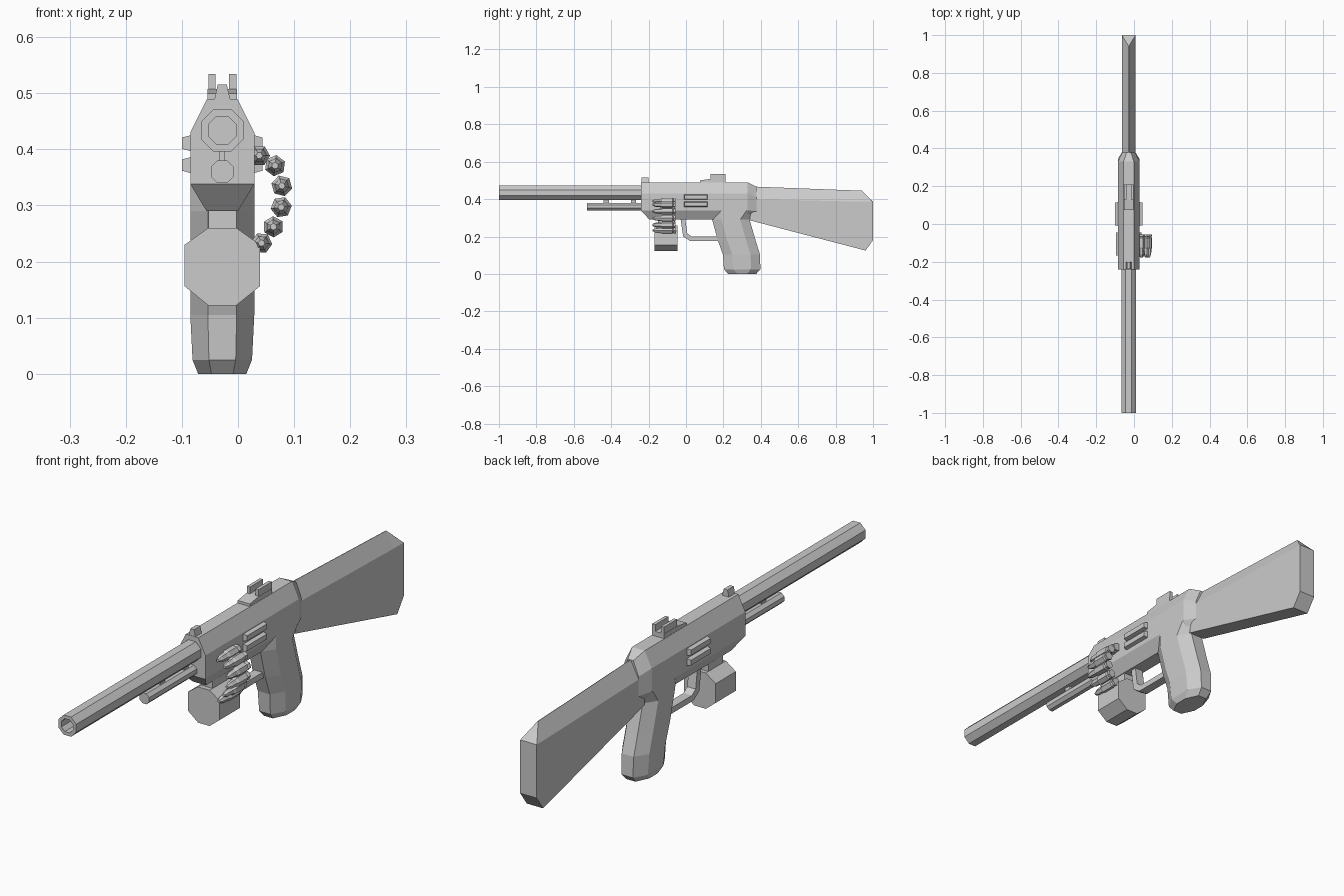
import bpy, bmesh, math

CX = -0.028  # centre line of the main body


def loft(name, rings):
    """Skin matching rings of points and cap both ends."""
    bm = bmesh.new()
    loops = [[bm.verts.new(p) for p in r] for r in rings]
    n = len(loops[0])
    for a, b in zip(loops, loops[1:]):
        for i in range(n):
            j = (i + 1) % n
            bm.faces.new((a[i], a[j], b[j], b[i]))
    bm.faces.new(loops[0])
    bm.faces.new(loops[-1])
    bmesh.ops.remove_doubles(bm, verts=bm.verts, dist=1e-5)
    bmesh.ops.recalc_face_normals(bm, faces=bm.faces)
    me = bpy.data.meshes.new(name)
    bm.to_mesh(me)
    bm.free()
    ob = bpy.data.objects.new(name, me)
    bpy.context.collection.objects.link(ob)
    return ob


def section(half, ys=None):
    """Mirror a list of (half width, z, y) points about the centre line."""
    return ([(CX + w, y, z) for w, z, y in half]
            + [(CX - w, y, z) for w, z, y in reversed(half)])


def circle(x, y, z, r, n, turn=0.0):
    return [(x + r * math.cos(turn + 2 * math.pi * i / n), y,
             z + r * math.sin(turn + 2 * math.pi * i / n)) for i in range(n)]


def side_plate(name, profile, half, x=CX):
    """Extrude a (y, z) outline across x."""
    return loft(name, [[(x + s * half, y, z) for y, z in profile] for s in (-1, 1)])


def rect(y0, y1, z0, z1):
    return [(y0, z0), (y1, z0), (y1, z1), (y0, z1)]


# Receiver: chamfered body with a sloped front underside and tapered rear
body = [(0.027, 0.49), (0.057, 0.43), (0.057, 0.34), (0.028, 0.29)]
front = [(0.027, 0.49, -0.24), (0.057, 0.43, -0.24), (0.057, 0.34, -0.24), (0.057, 0.338, -0.24)]
loft("receiver", [
    section(front),
    section([(w, z, -0.195) for w, z in body]),
    section([(w, z, 0.33) for w, z in body]),
    section([(0.012, 0.466, 0.378), (0.035, 0.41, 0.378), (0.035, 0.335, 0.378), (0.02, 0.325, 0.375)]),
])

# Stock: peaked top, flat sides and underside, chamfered butt
loft("stock", [
    section([(0.001, 0.467, 0.36), (0.035, 0.40, 0.36), (0.035, 0.287, 0.34)]),
    section([(0.001, 0.445, 0.94), (0.035, 0.386, 0.94), (0.035, 0.129, 0.945)]),
    section([(0.001, 0.445, 0.942), (0.035, 0.386, 0.998), (0.035, 0.125, 0.96)]),
    section([(0.001, 0.386, 1.0), (0.035, 0.385, 1.0), (0.035, 0.18, 1.0)]),
])

# Pistol grip: eight-sided section stacked upward
grip_levels = [  # z, front y, back y, half width
    (0.0, 0.225, 0.375, 0.043), (0.025, 0.203, 0.398, 0.053), (0.105, 0.197, 0.395, 0.057),
    (0.18, 0.17, 0.372, 0.057), (0.29, 0.14, 0.34, 0.057), (0.345, 0.14, 0.378, 0.057)]
rings = []
for z, f, b, w in grip_levels:
    e = w * 0.45
    rings.append(section([(e, z, f), (w, z, f + 0.05), (w, z, b - 0.05), (e, z, b)]))
loft("grip", rings)

# Barrel with an open bore
t = math.pi / 8
loft("barrel", [circle(CX, y, 0.434, r, 8, t) for y, r in
                ((-0.85, 0.027), (-1.0, 0.027), (-1.0, 0.041), (-0.22, 0.041))])

# Rod below the barrel and its two brackets
loft("under_rod", [circle(CX, y, 0.36, 0.022, 8, t) for y in (-0.53, -0.22)])
for i, y in enumerate((-0.44, -0.295)):
    side_plate(f"rod_bracket_{i}", rect(y, y + 0.027, 0.37, 0.41), 0.005)

# Front and rear sights
loft("front_sight", [
    [(CX + sx * w, -0.22 + sy * 0.019, z) for sx, sy in ((-1, -1), (1, -1), (1, 1), (-1, 1))]
    for w, z in ((0.015, 0.485), (0.008, 0.516))])
side_plate("rear_sight_base", [(0.075, 0.485), (0.21, 0.485), (0.21, 0.508),
                               (0.13, 0.508), (0.075, 0.5)], 0.026)
for s in (-1, 1):
    side_plate(f"rear_sight_post_{s}", rect(0.13, 0.21, 0.5, 0.534), 0.0065, CX + s * 0.0185)

# Raised ribs on both sides
for s in (-1, 1):
    for i, z in enumerate((0.411, 0.372)):
        loft(f"side_rib_{s}_{i}", [
            [(CX + s * d, 0.053 + a * ly, z + b * lz)
             for a, b in ((-1, -1), (1, -1), (1, 1), (-1, 1))]
            for d, ly, lz in ((0.05, 0.063, 0.015), (0.057, 0.063, 0.014), (0.072, 0.06, 0.01))])

# Ammunition box and the neck joining it to the receiver
box = [(0.025, 0.26), (0.067, 0.23), (0.067, 0.156), (0.025, 0.122)]
loft("ammo_box", [section([(w, z, y) for w, z in box]) for y in (-0.168, -0.045)])
side_plate("box_neck", rect(-0.15, -0.06, 0.25, 0.3), 0.025)

# Curved belt of six-sided cartridges
belt = [(0.038, 0.389), (0.066, 0.371), (0.078, 0.335),
        (0.077, 0.297), (0.063, 0.262), (0.042, 0.233)]
shape = [(-0.055, 0.017), (-0.064, 0.017), (-0.068, 0.014), (-0.073, 0.019), (-0.125, 0.019),
         (-0.132, 0.015), (-0.16, 0.013), (-0.178, 0.006)]
for i, (x, z) in enumerate(belt):
    loft(f"cartridge_{i}", [circle(x, y, z, r, 6, i * 0.4) for y, r in shape])

# Trigger guard strip
side_plate("trigger_guard", [
    (-0.03, 0.3), (-0.015, 0.2), (0.02, 0.177), (0.2, 0.177), (0.2, 0.2),
    (0.03, 0.2), (0.007, 0.216), (-0.005, 0.3)], 0.018)
